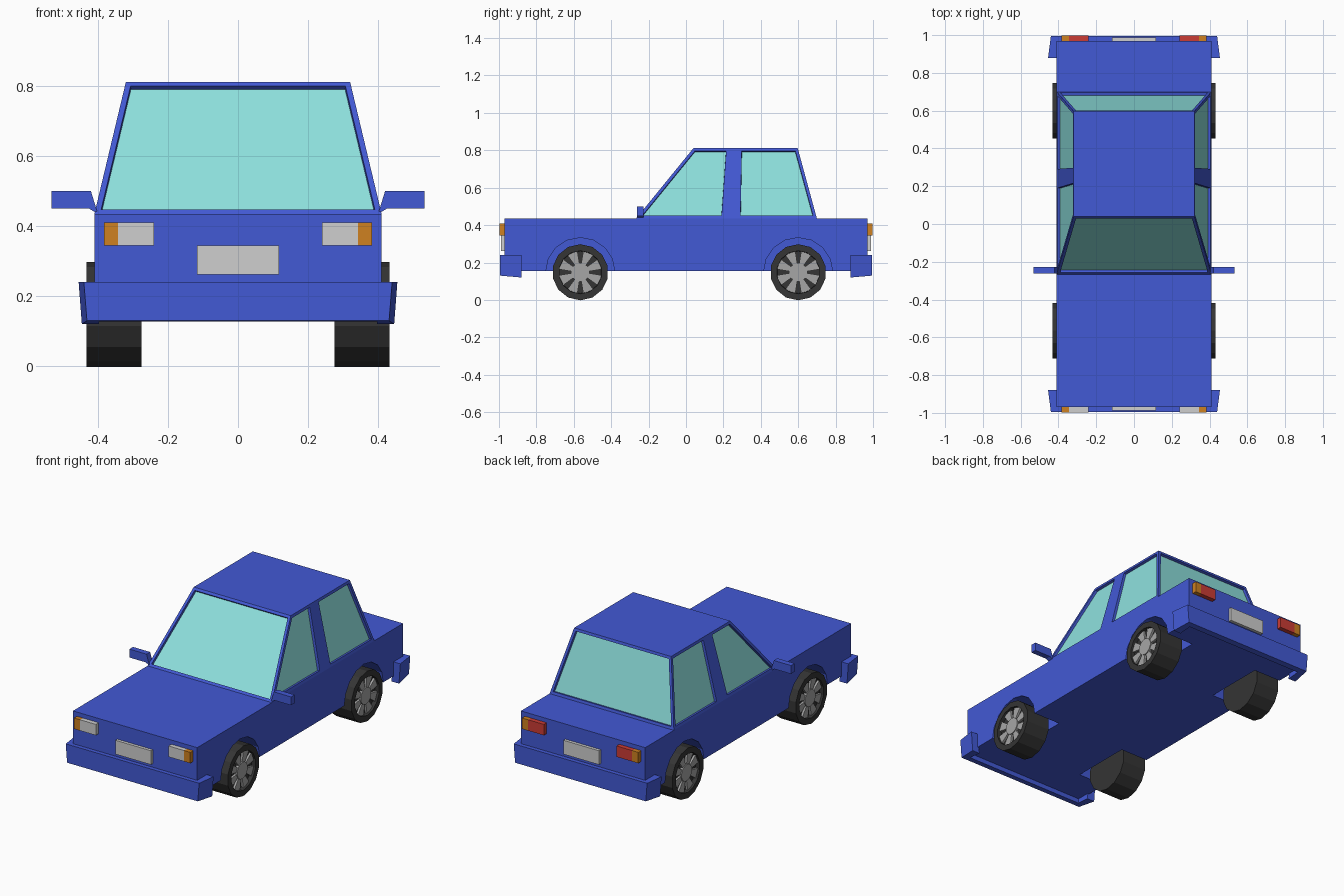
import bpy, bmesh, math
from mathutils import Vector

cube = bpy.data.objects.get("Cube")
if cube:
    bpy.data.objects.remove(cube, do_unlink=True)


def material(name, r, g, b):
    m = bpy.data.materials.new(name)
    m.use_nodes = True
    m.diffuse_color = (r, g, b, 1)
    m.node_tree.nodes["Principled BSDF"].inputs["Base Color"].default_value = (r, g, b, 1)
    return m


BLUE = material("blue_paint", 0.055, 0.1, 0.66)
GLASS = material("pale_teal_glass", 0.27, 0.75, 0.73)
TYRE = material("black_rubber", 0.035, 0.035, 0.035)
RIM = material("grey_metal", 0.38, 0.38, 0.38)
LIGHT = material("pale_grey", 0.62, 0.62, 0.62)
ORANGE = material("orange", 0.62, 0.22, 0.015)
RED = material("red", 0.6, 0.045, 0.035)


def finish(name, bm, *mats):
    bmesh.ops.recalc_face_normals(bm, faces=bm.faces[:])
    mesh = bpy.data.meshes.new(name)
    bm.to_mesh(mesh)
    bm.free()
    for m in mats:
        mesh.materials.append(m)
    obj = bpy.data.objects.new(name, mesh)
    bpy.context.collection.objects.link(obj)
    return obj


def loft(name, loop_a, loop_b, mat):
    """Solid between two matching outlines."""
    bm = bmesh.new()
    a = [bm.verts.new(p) for p in loop_a]
    b = [bm.verts.new(p) for p in loop_b]
    bm.faces.new(a)
    bm.faces.new(b)
    for i in range(len(a)):
        j = (i + 1) % len(a)
        bm.faces.new((a[i], a[j], b[j], b[i]))
    return finish(name, bm, mat)


def box(name, x, y, z, mat):
    rect = [(x[0], z[0]), (x[1], z[0]), (x[1], z[1]), (x[0], z[1])]
    return loft(name, [(p, y[0], q) for p, q in rect], [(p, y[1], q) for p, q in rect], mat)


def ring(x, cy, cz, r, n, start=-math.pi / 2):
    return [(x, cy + r * math.cos(start + i * math.tau / n),
             cz + r * math.sin(start + i * math.tau / n)) for i in range(n)]


SIDES = (("left", 1), ("right", -1))
AXLES = (("front", -0.565), ("rear", 0.6))
HUB_Z = 0.148

# Lower body with four wheel wells
body = box("body", (-0.41, 0.41), (-0.97, 0.97), (0.155, 0.435), BLUE)
for side, s in SIDES:
    for end, y in AXLES:
        well = loft("well_cutter", ring(s * 0.23, y, HUB_Z, 0.185, 16, 0),
                    ring(s * 0.5, y, HUB_Z, 0.185, 16, 0), BLUE)
        well.hide_render = True
        mod = body.modifiers.new("wheel_well", "BOOLEAN")
        mod.operation, mod.solver, mod.object = "DIFFERENCE", "EXACT", well
        bpy.context.view_layer.objects.active = body
        bpy.ops.object.modifier_apply(modifier=mod.name)
        bpy.data.objects.remove(well, do_unlink=True)

# Cabin: each side is front window, pillar and rear window panel
bm = bmesh.new()
bottom_y, top_y = (-0.267, 0.205, 0.275, 0.7), (0.04, 0.232, 0.282, 0.597)
low, high = {}, {}
for _, s in SIDES:
    low[s] = [bm.verts.new((s * 0.41, y, 0.435)) for y in bottom_y]
    high[s] = [bm.verts.new((s * 0.32, y, 0.812)) for y in top_y]
windows = []
for _, s in SIDES:
    for i in range(3):
        f = bm.faces.new((low[s][i], low[s][i + 1], high[s][i + 1], high[s][i]))
        if i != 1:
            windows.append(f)
for i in (0, 3):
    windows.append(bm.faces.new((low[1][i], low[-1][i], high[-1][i], high[1][i])))
for level in (low, high):
    bm.faces.new(level[1] + level[-1][::-1])
bmesh.ops.recalc_face_normals(bm, faces=bm.faces[:])
bmesh.ops.inset_individual(bm, faces=windows, thickness=0.016, use_even_offset=True)
bmesh.ops.inset_individual(bm, faces=windows, thickness=0.001, depth=-0.015,
                           use_even_offset=True)
for f in windows:
    f.material_index = 1
finish("cabin", bm, BLUE, GLASS)

# Wrap-around bumpers, flaring slightly towards the wheels
for end, d in (("front", -1), ("rear", 1)):
    outline = [(-0.455, 0.88), (-0.44, 0.995), (0.44, 0.995), (0.455, 0.88),
               (0.405, 0.88), (0.405, 0.96), (-0.405, 0.96), (-0.405, 0.88)]
    loft(end + "_bumper",
         [(x * 0.98, d * y, 0.12 + 0.087 * (y - 0.88)) for x, y in outline],
         [(x, d * y, 0.24) for x, y in outline], BLUE)

    # Lamps and number plate
    box(end + "_plate", (-0.117, 0.117), (d * 0.965, d * 0.988), (0.262, 0.345), LIGHT)
    for side, s in SIDES:
        box(f"{end}_{side}_lamp", (s * 0.24, s * 0.343), (d * 0.965, d * 0.997),
            (0.345, 0.41), LIGHT if d < 0 else RED)
        box(f"{end}_{side}_indicator", (s * 0.343, s * 0.383), (d * 0.965, d * 0.997),
            (0.345, 0.41), ORANGE)

# Door mirrors
for side, s in SIDES:
    shape = [(0.4, 0.435), (0.425, 0.45), (0.533, 0.45), (0.533, 0.5), (0.42, 0.5)]
    loft(side + "_mirror", [(s * x, -0.262, z) for x, z in shape],
         [(s * x, -0.228, z) for x, z in shape], BLUE)

# Wheels: tyre with a dished face, eight flared spokes and a hub
for side, s in SIDES:
    for end, y in AXLES:
        name = f"{end}_{side}"
        tyre = loft(name + "_tyre", ring(s * 0.275, y, HUB_Z, 0.15, 14),
                    ring(s * 0.432, y, HUB_Z, 0.15, 14), TYRE)
        bm = bmesh.new()
        bm.from_mesh(tyre.data)
        outer = [f for f in bm.faces if f.normal.x * s > 0.9]
        bmesh.ops.inset_individual(bm, faces=outer, thickness=0.034, use_even_offset=True)
        bmesh.ops.inset_individual(bm, faces=outer, thickness=0.002, depth=-0.025,
                                   use_even_offset=True)
        bm.to_mesh(tyre.data)
        bm.free()
        loft(name + "_hub", ring(s * 0.4, y, HUB_Z, 0.05, 14),
             ring(s * 0.425, y, HUB_Z, 0.05, 14), RIM)
        for k in range(8):
            a = (k + 0.5) * math.tau / 8
            out = Vector((0, math.cos(a), math.sin(a)))
            across = Vector((0, -math.sin(a), math.cos(a)))
            centre = Vector((0, y, HUB_Z))
            flat = [centre + out * r + across * w for r, w in
                    ((0.04, -0.012), (0.112, -0.029), (0.112, 0.029), (0.04, 0.012))]
            loft(f"{name}_spoke_{k + 1}", [p + Vector((s * 0.4, 0, 0)) for p in flat],
                 [p + Vector((s * 0.42, 0, 0)) for p in flat], RIM)
